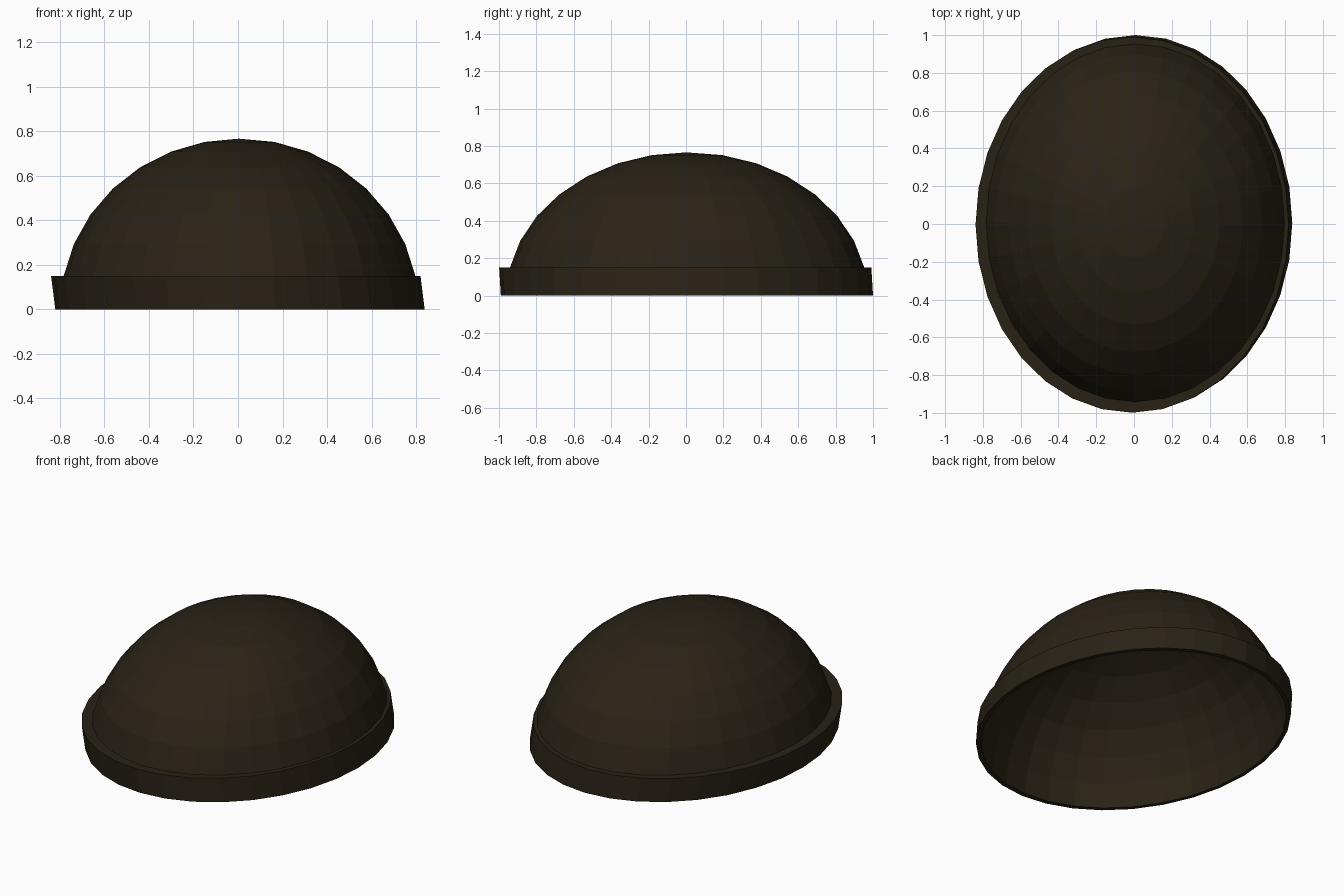
import bpy, bmesh, math

if "Cube" in bpy.data.objects:
    bpy.data.objects.remove(bpy.data.objects["Cube"])

SIDES, STEPS = 32, 8
RX, RY, RZ = 0.805, 0.966, 0.766

mat = bpy.data.materials.new("dark_brown")
mat.diffuse_color = (0.022, 0.016, 0.008, 1)
mat.use_nodes = True
mat.node_tree.nodes["Principled BSDF"].inputs["Base Color"].default_value = mat.diffuse_color


def ring(bm, rx, ry, z, cx=0.0, cy=0.0):
    """Ellipse of vertices at height z."""
    angles = [2 * math.pi * i / SIDES for i in range(SIDES)]
    return [bm.verts.new((cx + rx * math.cos(a), cy + ry * math.sin(a), z)) for a in angles]


def bridge(bm, low, high):
    for i in range(SIDES):
        j = (i + 1) % SIDES
        bm.faces.new((low[i], low[j], high[j], high[i]))


def finish(bm, name):
    mesh = bpy.data.meshes.new(name)
    bm.to_mesh(mesh)
    bm.free()
    mesh.materials.append(mat)
    obj = bpy.data.objects.new(name, mesh)
    bpy.context.collection.objects.link(obj)
    return obj


# Dome: open half ellipsoid
bm = bmesh.new()
rings = []
for k in range(STEPS, 0, -1):
    t = math.pi / 2 * k / STEPS
    rings.append(ring(bm, RX * math.sin(t), RY * math.sin(t), RZ * math.cos(t), 0.007, 0.006))
for low, high in zip(rings, rings[1:]):
    bridge(bm, low, high)
apex = bm.verts.new((0.003, 0.003, RZ))
for i in range(SIDES):
    bm.faces.new((rings[-1][i], rings[-1][(i + 1) % SIDES], apex))
finish(bm, "dome")

# Brim band: slightly skewed collar with a flat ledge and a thin bottom rim
t = math.pi / 2 * (STEPS - 1) / STEPS
top_z = RZ * math.cos(t)
bm = bmesh.new()
inner_bottom = ring(bm, RX, RY, 0, 0.007, 0.006)
outer_bottom = ring(bm, 0.829, 0.995, 0, 0.009, 0.005)
outer_top = ring(bm, 0.829, 0.995, top_z, -0.010, -0.004)
inner_top = ring(bm, RX * math.sin(t), RY * math.sin(t), top_z, 0.007, 0.006)
bridge(bm, inner_bottom, outer_bottom)
bridge(bm, outer_bottom, outer_top)
bridge(bm, outer_top, inner_top)
finish(bm, "brim_band")
